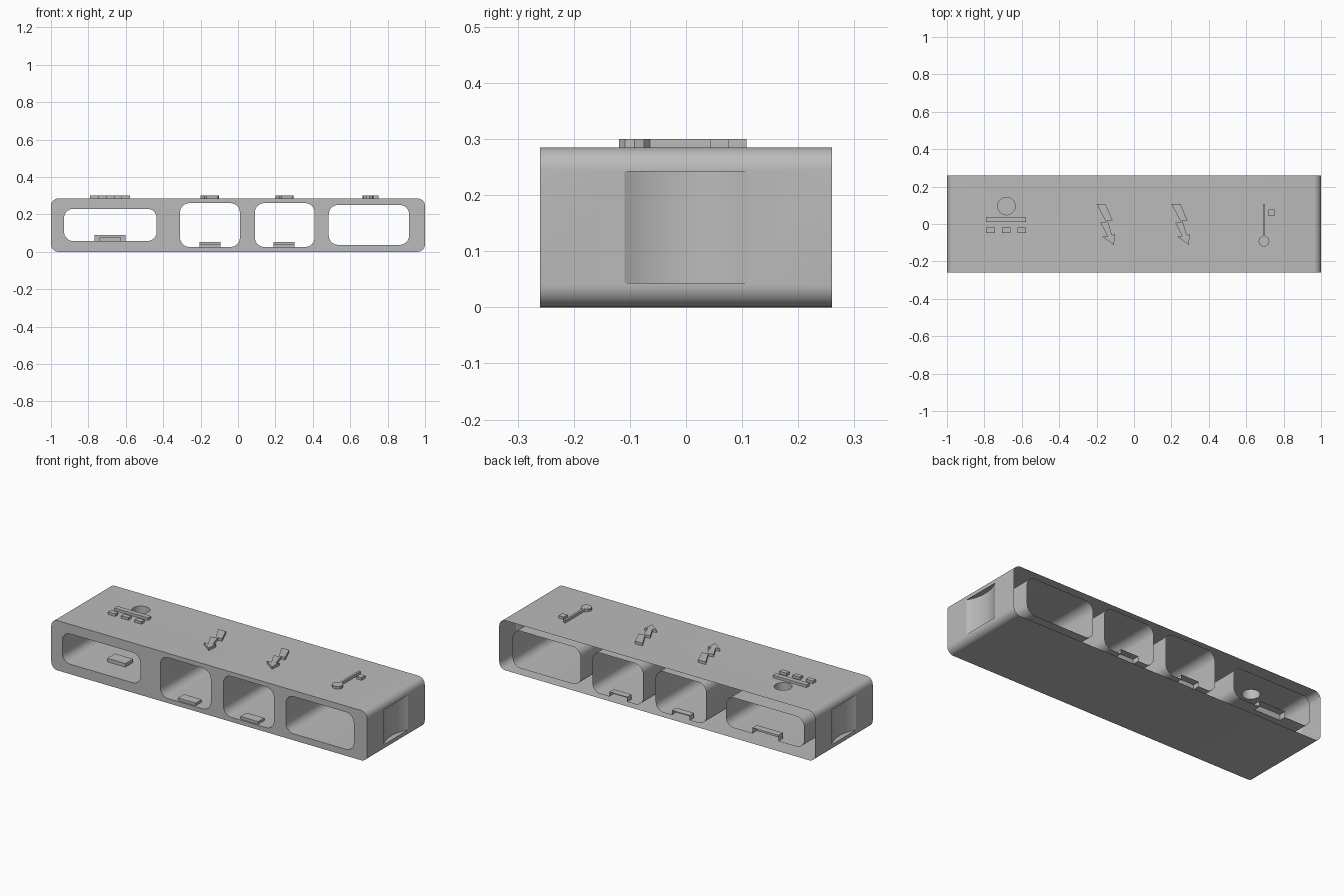
import bpy, bmesh, math
from mathutils import Vector

cube = bpy.data.objects.get("Cube")
if cube:
    bpy.data.objects.remove(cube, do_unlink=True)

grey = bpy.data.materials.new("light_grey_plastic")
grey.use_nodes = True
grey.diffuse_color = (0.5, 0.5, 0.5, 1)
grey.node_tree.nodes["Principled BSDF"].inputs["Base Color"].default_value = (0.5, 0.5, 0.5, 1)

TOP, FRONT, BACK = 0.285, -0.26, 0.26
EXTRA = 0.04  # surplus length behind, trimmed off to leave the back open


def prism(name, points, axis, start, end):
    """Extrude a 2D outline along y (outline in xz) or z (outline in xy)."""
    bm = bmesh.new()
    place = (lambda a, b, t: (a, t, b)) if axis == "y" else (lambda a, b, t: (a, b, t))
    face = bm.faces.new([bm.verts.new(place(a, b, start)) for a, b in points])
    moved = bmesh.ops.extrude_face_region(bm, geom=[face])["geom"]
    shift = Vector(place(0, 0, end - start))
    bmesh.ops.translate(bm, vec=shift, verts=[v for v in moved if isinstance(v, bmesh.types.BMVert)])
    bmesh.ops.recalc_face_normals(bm, faces=bm.faces)
    mesh = bpy.data.meshes.new(name)
    bm.to_mesh(mesh)
    bm.free()
    mesh.materials.append(grey)
    obj = bpy.data.objects.new(name, mesh)
    bpy.context.collection.objects.link(obj)
    return obj


def rect(x0, x1, z0, z1):
    return [(x0, z0), (x1, z0), (x1, z1), (x0, z1)]


def rounded(x0, x1, z0, z1, r, steps=8):
    corners = [(x1 - r, z1 - r), (x0 + r, z1 - r), (x0 + r, z0 + r), (x1 - r, z0 + r)]
    return [(cx + r * math.cos(a), cz + r * math.sin(a))
            for q, (cx, cz) in enumerate(corners)
            for a in [(q + i / steps) * math.pi / 2 for i in range(steps + 1)]]


def circle(x, y, r, n=32):
    return [(x + r * math.cos(i * math.tau / n), y + r * math.sin(i * math.tau / n)) for i in range(n)]


def combine(target, tool, operation):
    mod = target.modifiers.new("combine", "BOOLEAN")
    mod.operation, mod.object, mod.solver = operation, tool, "EXACT"
    bpy.context.view_layer.objects.active = target
    bpy.ops.object.modifier_apply(modifier=mod.name)
    bpy.data.objects.remove(tool, do_unlink=True)


# Rounded body
body = prism("housing", rounded(-1, 1, 0, TOP, 0.04), "y", FRONT, BACK + EXTRA)

# Four through tunnels
for x0, x1, z0, z1 in [(-0.93, -0.435, 0.057, 0.23), (-0.31, 0.01, 0.026, 0.26),
                       (0.09, 0.41, 0.026, 0.26), (0.485, 0.915, 0.037, 0.25)]:
    combine(body, prism("tunnel", rounded(x0, x1, z0, z1, 0.05), "y", FRONT - 0.1, BACK + 0.1), "DIFFERENCE")

# Round hole in the roof of the first tunnel
combine(body, prism("roof_hole", circle(-0.682, 0.096, 0.047), "z", 0.15, 0.4), "DIFFERENCE")

# Shallow finger grips on both ends
half, depth = 0.11, 0.03
radius = (half ** 2 + depth ** 2) / (2 * depth)
for side in (-1, 1):
    outline = circle(side * (1 - depth + radius), 0, radius, 96)
    combine(body, prism("grip", outline, "z", 0.043, 0.242), "DIFFERENCE")

# Floor stops: a low front tab and a taller back catch in three tunnels
for x0, x1, bottom, top, y0, y1 in [
        (-0.74, -0.625, 0.04, 0.077, -0.125, -0.055), (-0.767, -0.602, 0.04, 0.09, 0.22, 0.28),
        (-0.205, -0.093, 0.012, 0.041, -0.25, -0.195), (-0.205, -0.093, 0.012, 0.053, 0.22, 0.28),
        (0.19, 0.303, 0.012, 0.041, -0.25, -0.195), (0.19, 0.303, 0.012, 0.053, 0.22, 0.28)]:
    combine(body, prism("stop", rect(x0, x1, bottom, top), "y", y0, y1), "UNION")

# Trim the surplus so the hollow between the tunnels is open at the back
bm = bmesh.new()
bm.from_mesh(body.data)
bmesh.ops.bisect_plane(bm, geom=bm.verts[:] + bm.edges[:] + bm.faces[:], plane_co=(0, BACK, 0),
                       plane_no=(0, 1, 0), clear_outer=True)
bm.to_mesh(body.data)
bm.free()
bpy.ops.object.select_all(action="DESELECT")
body.select_set(True)
bpy.context.view_layer.objects.active = body
bpy.ops.object.shade_smooth_by_angle(angle=math.radians(25))


def raised(name, outline):
    return prism(name, outline, "z", TOP - 0.003, 0.3)


# Long bar and three dashes by the round hole
raised("marker_bar", rect(-0.79, -0.577, 0.01, 0.038))
for i, x in enumerate((-0.79, -0.707, -0.623)):
    raised(f"marker_dash_{i + 1}", rect(x, x + 0.046, -0.047, -0.02))

# Two zigzag arrows
zigzag = [(-0.05, 0.107), (-0.002, 0.107), (0.035, 0.02), (0.008, 0.02), (0.033, -0.06),
          (0.048, -0.052), (0.043, -0.112), (-0.018, -0.068), (0.008, -0.066), (-0.03, 0.008), (0.0, 0.012)]
for i, x in enumerate((-0.15, 0.25)):
    raised(f"zigzag_arrow_{i + 1}", [(x + a, y) for a, y in zigzag])

# Plain round pad, stem and square pad
raised("round_pad", circle(0.695, -0.092, 0.029, 10))
raised("pad_stem", rect(0.689, 0.701, -0.07, 0.108))
raised("square_pad", rect(0.72, 0.752, 0.043, 0.077))
